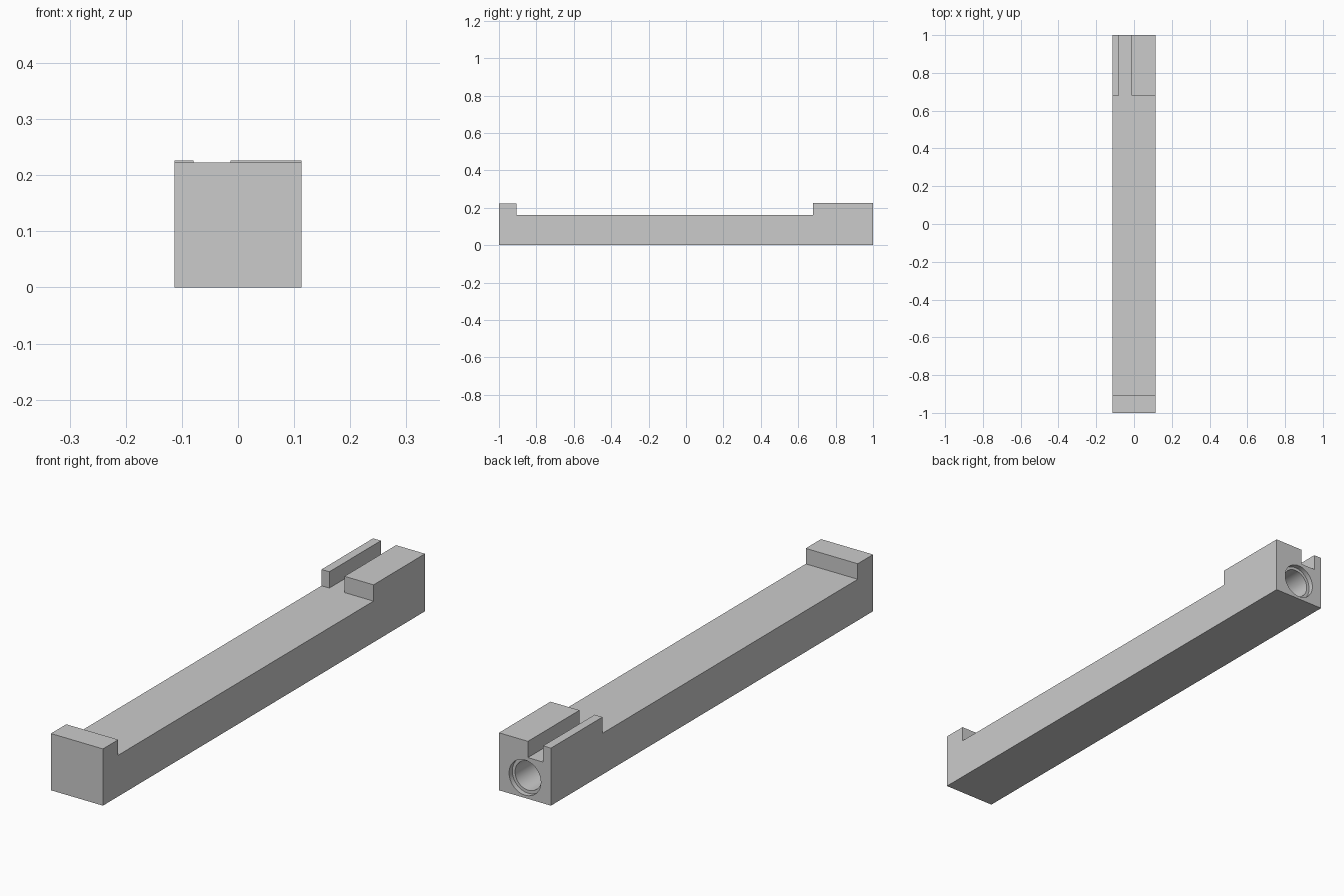
import bpy, bmesh, math
from mathutils import Matrix

if "Cube" in bpy.data.objects:
    bpy.data.objects.remove(bpy.data.objects["Cube"], do_unlink=True)

HALF_W, DECK, REAR_TOP, LIP_TOP = 0.113, 0.162, 0.226, 0.223
REAR_Y, LIP_Y = 0.68, -0.905

grey = bpy.data.materials.new("plain grey")
grey.use_nodes = True
colour = (0.6, 0.6, 0.6, 1)
grey.diffuse_color = colour
grey.node_tree.nodes["Principled BSDF"].inputs["Base Color"].default_value = colour


def finish(name, bm):
    """Turn a bmesh into a grey object in the scene."""
    bmesh.ops.recalc_face_normals(bm, faces=bm.faces[:])
    mesh = bpy.data.meshes.new(name)
    bm.to_mesh(mesh)
    bm.free()
    mesh.materials.append(grey)
    obj = bpy.data.objects.new(name, mesh)
    bpy.context.collection.objects.link(obj)
    return obj


def extrude_x(name, profile, x0, x1):
    """Sweep a (y, z) outline from x0 to x1."""
    bm = bmesh.new()
    face = bm.faces.new([bm.verts.new((x0, y, z)) for y, z in profile])
    swept = bmesh.ops.extrude_face_region(bm, geom=[face])["geom"]
    moved = [v for v in swept if isinstance(v, bmesh.types.BMVert)]
    bmesh.ops.translate(bm, vec=(x1 - x0, 0, 0), verts=moved)
    return finish(name, bm)


def bore_cutter(name, radius, y0, y1, z):
    """Round cutter lying along y."""
    bm = bmesh.new()
    place = Matrix.Translation((0, (y0 + y1) / 2, z)) @ Matrix.Rotation(math.pi / 2, 4, "X")
    bmesh.ops.create_cone(bm, cap_ends=True, segments=48, radius1=radius,
                          radius2=radius, depth=y1 - y0, matrix=place)
    return finish(name, bm)


def cut(target, cutter):
    """Subtract the cutter and discard it."""
    cutter.hide_render = True
    mod = target.modifiers.new("cut", "BOOLEAN")
    mod.operation, mod.solver, mod.object = "DIFFERENCE", "EXACT", cutter
    bpy.context.view_layer.objects.active = target
    bpy.ops.object.modifier_apply(modifier=mod.name)
    bpy.data.objects.remove(cutter, do_unlink=True)


# Long bar with a low front lip and a taller rear block
body = extrude_x("bar_body", [
    (-1, 0), (1, 0), (1, REAR_TOP), (REAR_Y, REAR_TOP),
    (REAR_Y, DECK), (LIP_Y, DECK), (LIP_Y, LIP_TOP), (-1, LIP_TOP)], -HALF_W, HALF_W)

# Slot through the rear block, leaving a thin rail on the right
cut(body, extrude_x("slot_cutter", [
    (0.6, DECK), (1.1, DECK), (1.1, 0.3), (0.6, 0.3)], -0.079, -0.013))

# Stepped round bore in the rear end
cut(body, bore_cutter("bore_cutter", 0.057, -0.85, 1.05, 0.08))
cut(body, bore_cutter("counterbore_cutter", 0.069, 0.98, 1.1, 0.08))

# Smooth bore walls, crisp edges elsewhere
bpy.ops.object.select_all(action="DESELECT")
body.select_set(True)
bpy.context.view_layer.objects.active = body
bpy.ops.object.shade_smooth_by_angle(angle=math.radians(30))
